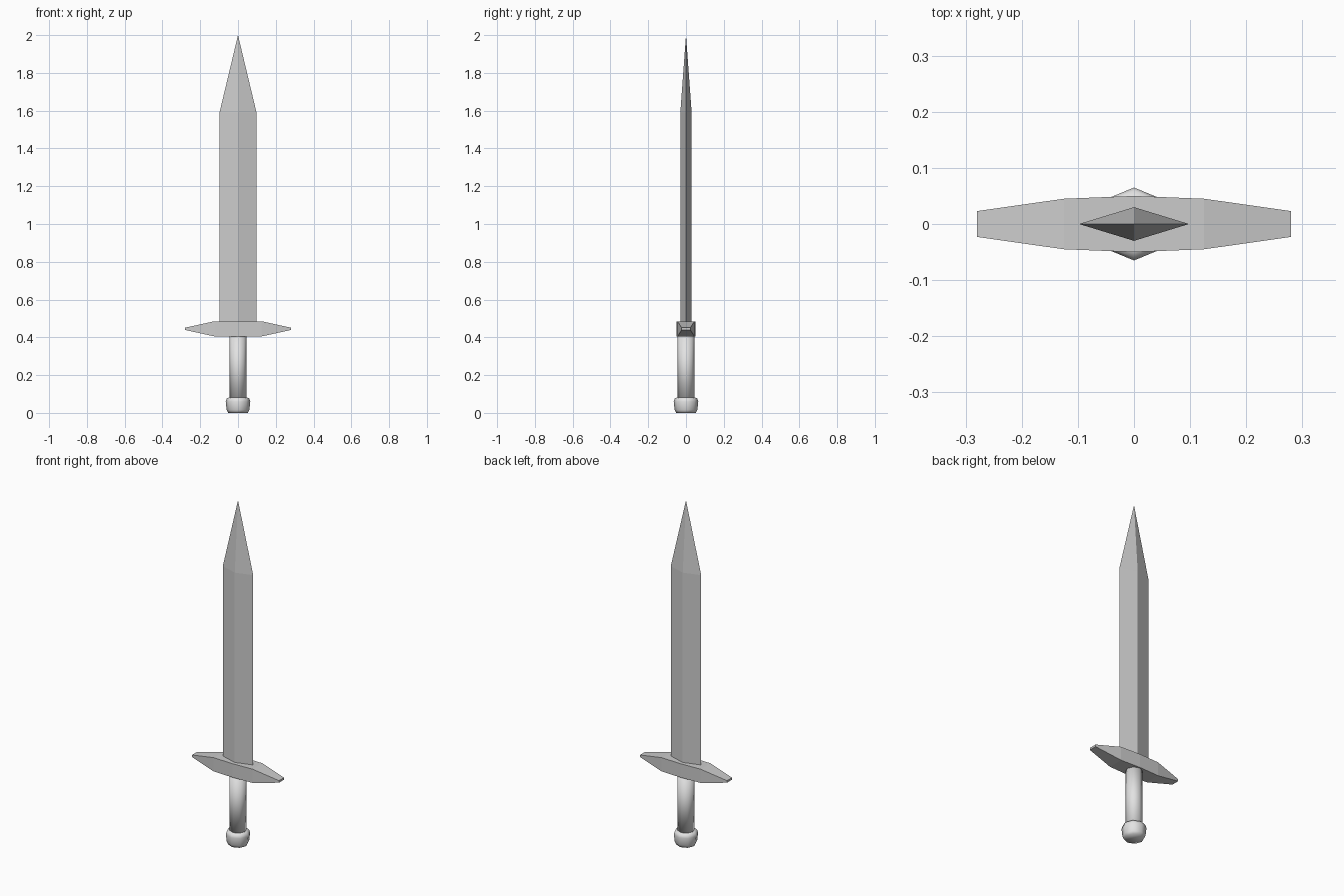
import bpy
import bmesh
from math import cos, sin, pi

default_cube = bpy.data.objects.get("Cube")
if default_cube:
    bpy.data.objects.remove(default_cube)


def make_material(name, value):
    mat = bpy.data.materials.new(name)
    mat.use_nodes = True
    colour = (value, value, value, 1)
    mat.diffuse_color = colour
    mat.node_tree.nodes["Principled BSDF"].inputs["Base Color"].default_value = colour
    return mat


def loft(name, sections, mat, smooth=False):
    """Skin a row of matching cross-sections and cap both ends."""
    bm = bmesh.new()
    rings = [[bm.verts.new(p) for p in section] for section in sections]
    for low, high in zip(rings, rings[1:]):
        for i in range(len(low)):
            j = (i + 1) % len(low)
            bm.faces.new((low[i], low[j], high[j], high[i]))
    bm.faces.new(rings[0][::-1])
    bm.faces.new(rings[-1])
    bmesh.ops.remove_doubles(bm, verts=bm.verts, dist=0.0001)
    bmesh.ops.recalc_face_normals(bm, faces=bm.faces)
    for face in bm.faces:
        face.smooth = smooth
    mesh = bpy.data.meshes.new(name)
    bm.to_mesh(mesh)
    bm.free()
    mesh.materials.append(mat)
    obj = bpy.data.objects.new(name, mesh)
    bpy.context.collection.objects.link(obj)
    return obj


def ring(rx, ry, z, sides):
    return [(rx * cos(2 * pi * i / sides), ry * sin(2 * pi * i / sides), z)
            for i in range(sides)]


def guard_section(x, half_depth, half_height, z=0.445):
    return [(x, y * half_depth, z + s * half_height)
            for y, s in ((-1, -1), (1, -1), (1, 1), (-1, 1))]


steel = make_material("steel grey", 0.6)
pale = make_material("pale grip grey", 0.76)

# Diamond-section blade with a straight taper to the point
blade = loft("blade", [ring(0.098, 0.03, 0.47, 4), ring(0.098, 0.03, 1.59, 4)], steel)
bm = bmesh.new()
bm.from_mesh(blade.data)
top = max(bm.faces, key=lambda f: f.calc_center_median().z)
tip = bmesh.ops.poke(bm, faces=[top])["verts"][0]
tip.co.z = 2.0
bm.to_mesh(blade.data)
bm.free()

# Crossguard narrowing towards both ends
half = [(0.0, 0.05, 0.04), (0.125, 0.045, 0.04), (0.28, 0.023, 0.006)]
stations = [(-x, d, h) for x, d, h in half[:0:-1]] + half
loft("crossguard", [guard_section(*s) for s in stations], steel)

# Eight-sided grip and rounded pommel
loft("grip", [ring(0.045, 0.045, z, 8) for z in (0.07, 0.41)], pale, True)
pommel = [(0.052, 0), (0.06, 0.015), (0.065, 0.06), (0.06, 0.077), (0.045, 0.082)]
loft("pommel", [ring(r, r, z, 8) for r, z in pommel], pale, True)
